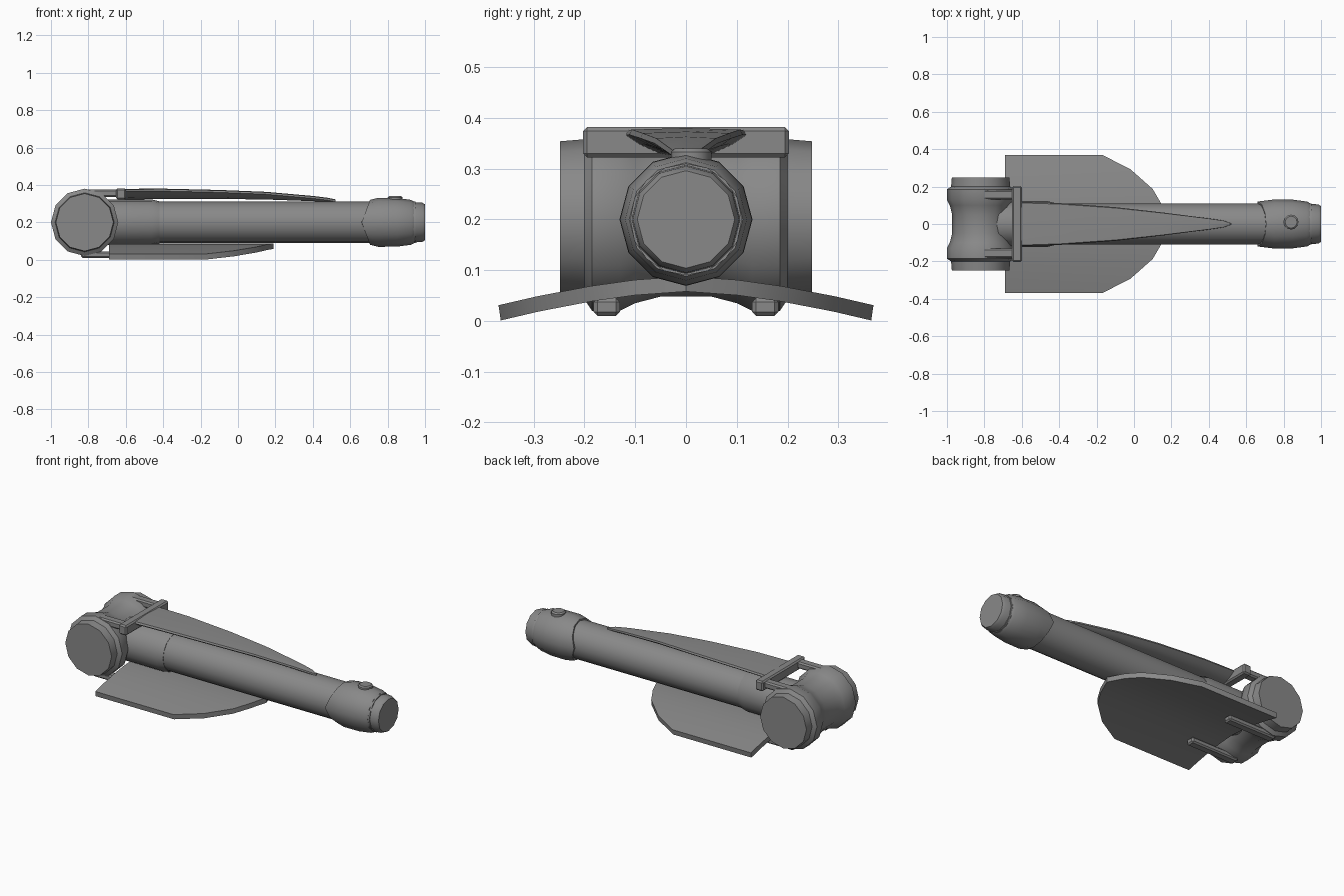
import bpy, bmesh, math
from mathutils import Matrix, Vector

cube = bpy.data.objects.get("Cube")
if cube:
    bpy.data.objects.remove(cube, do_unlink=True)

metal = bpy.data.materials.new("grey metal")
metal.use_nodes = True
GREY = (0.25, 0.25, 0.25, 1)
metal.diffuse_color = GREY
metal.node_tree.nodes["Principled BSDF"].inputs["Base Color"].default_value = GREY

MID = 0.2  # height of the tube axis


def finish(name, bm, angle=35):
    bmesh.ops.recalc_face_normals(bm, faces=bm.faces)
    mesh = bpy.data.meshes.new(name)
    bm.to_mesh(mesh)
    bm.free()
    mesh.materials.append(metal)
    ob = bpy.data.objects.new(name, mesh)
    bpy.context.collection.objects.link(ob)
    bpy.ops.object.select_all(action='DESELECT')
    ob.select_set(True)
    bpy.context.view_layer.objects.active = ob
    bpy.ops.object.shade_smooth_by_angle(angle=math.radians(angle))
    return ob


def skin(bm, rings):
    """Bridge closed rings of points and cap both ends."""
    loops = [[bm.verts.new(p) for p in ring] for ring in rings]
    n = len(loops[0])
    for a, b in zip(loops, loops[1:]):
        for i in range(n):
            j = (i + 1) % n
            bm.faces.new((a[i], a[j], b[j], b[i]))
    bm.faces.new(loops[0])
    bm.faces.new(loops[-1][::-1])


def lathe(name, profile, axis, centre, sides=12, saddle=0):
    """Turn (distance, radius) pairs about x, y or z; saddle scallops the first ring."""
    rings = []
    for k, (d, r) in enumerate(profile):
        ring = []
        for i in range(sides):
            a = math.tau * i / sides
            u, v = r * math.cos(a), r * math.sin(a)
            shift = saddle * abs(math.sin(a)) if k < 2 else 0
            p = {'x': (d + shift, u, v), 'y': (u, d, v), 'z': (u, v, d)}[axis]
            ring.append(Vector(p) + Vector(centre))
        rings.append(ring)
    bm = bmesh.new()
    skin(bm, rings)
    return finish(name, bm)


def box(name, lo, hi, bevel=0.008):
    lo, hi = Vector(lo), Vector(hi)
    bm = bmesh.new()
    bmesh.ops.create_cube(bm, size=1, matrix=Matrix.Translation((lo + hi) / 2)
                          @ Matrix.Diagonal((*(hi - lo), 1)))
    bmesh.ops.bevel(bm, geom=bm.edges[:], offset=bevel, segments=1, affect='EDGES')
    return finish(name, bm)


# Long tube with a thicker root collar
axis = (0, 0, MID)
lathe("main_tube", [(-0.75, 0.11), (0.95, 0.11)], 'x', axis, 16)
lathe("root_collar", [(-0.76, 0.122), (-0.46, 0.122), (-0.42, 0.112)], 'x', axis, 16)

# Sleeve and end cap at the tip
lathe("tip_sleeve", [(0.66, 0.108), (0.661, 0.12), (0.75, 0.131), (0.85, 0.13), (0.925, 0.12), (0.94, 0.112)],
      'x', axis, 12, saddle=0.045)
lathe("tip_cap", [(0.93, 0.108), (0.985, 0.105), (1.0, 0.096)], 'x', axis, 12)
lathe("tip_button", [(0.3, 0.04), (0.333, 0.04), (0.34, 0.032)], 'z', (0.84, 0.01, 0), 12)

# Cross drum: waisted in the middle, bulging, with stepped ends
half = [(0.05, 0.152), (0.1, 0.165), (0.13, 0.18), (0.185, 0.18), (0.2, 0.158), (0.248, 0.154)]
lathe("hinge_drum", [(-d, r) for d, r in reversed(half)] + half, 'y', (-0.82, 0, MID), 12)

# Arms above and prongs below, one pair on each side
for name, s in (("left", 1), ("right", -1)):
    y0, y1 = sorted((s * 0.13, s * 0.182))
    box("upper_arm_" + name, (-0.84, y0, 0.335), (-0.62, y1, 0.375))
    box("lower_prong_" + name, (-0.84, y0, 0.01), (-0.52, y1, 0.045))

box("cross_bar", (-0.652, -0.203, 0.322), (-0.6, 0.203, 0.382))

# Tapering upper blade: flat top, rounded underside
rings = []
for x, w, top, depth in ((-0.64, 0.12, 0.376, 0.055), (-0.4, 0.112, 0.377, 0.052),
                         (-0.1, 0.09, 0.37, 0.045), (0.15, 0.062, 0.36, 0.038),
                         (0.4, 0.03, 0.338, 0.025), (0.48, 0.018, 0.328, 0.018),
                         (0.52, 0.003, 0.32, 0.01)):
    ring = [(x, w, top - 0.01), (x, w * 0.95, top), (x, 0, top + 0.003),
            (x, -w * 0.95, top), (x, -w, top - 0.01)]
    ring += [(x, w * t, top - 0.01 - (depth - 0.01) * (1 - t * t))
             for t in (-0.75, -0.45, 0, 0.45, 0.75)]
    rings.append(ring)
bm = bmesh.new()
skin(bm, rings)
finish("upper_blade", bm, 40)

# Arched lower guard plate with a rounded nose
rings = []
nose = [(0, 0.19), (0.1, 0.15), (0.185, 0.1), (0.29, -0.02), (0.365, -0.17)]
stations = [(-y, x) for y, x in reversed(nose[1:])] + nose
for y, front in stations:
    z = 0.058 - 0.057 * (abs(y) / 0.365) ** 1.6
    lean = y * 0.012
    rings.append([(-0.69, y, z), (front, y, z), (front, y + lean, z + 0.03), (-0.69, y + lean, z + 0.03)])
bm = bmesh.new()
skin(bm, rings)
finish("guard_plate", bm)
